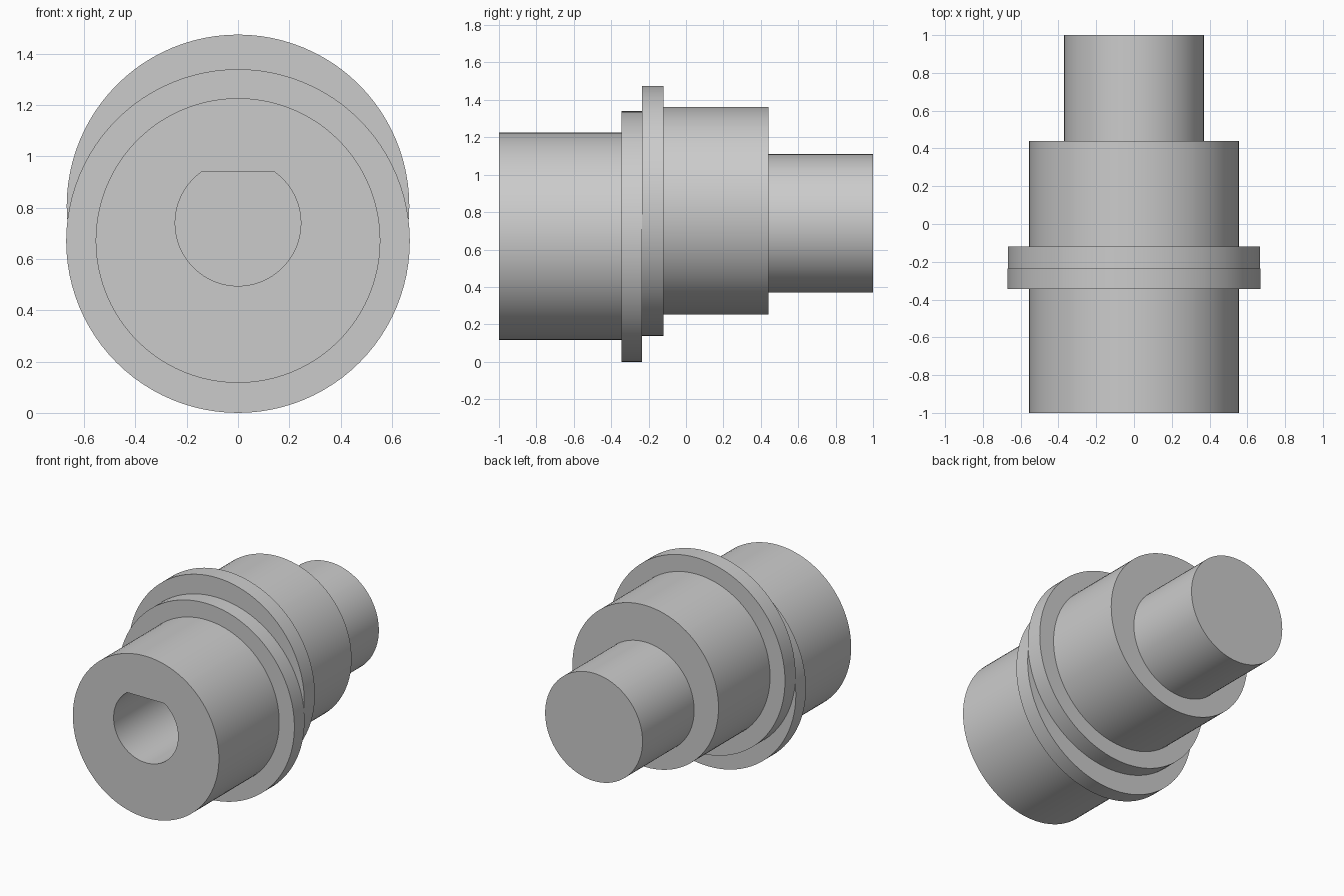
import bpy
import bmesh
import math

cube = bpy.data.objects.get("Cube")
if cube:
    bpy.data.objects.remove(cube, do_unlink=True)

grey = bpy.data.materials.new("plain_grey")
grey.use_nodes = True
GREY = (0.6, 0.6, 0.6, 1)
grey.diffuse_color = GREY
grey.node_tree.nodes["Principled BSDF"].inputs["Base Color"].default_value = GREY

SEGMENTS = 96
# Keyed bore: a round hole with a flat across its top
BORE_RADIUS, BORE_FLAT, BORE_Z, BORE_END = 0.245, 0.2, 0.74, -0.44
corner = math.asin(BORE_FLAT / BORE_RADIUS)
angles = sorted([math.tau * i / SEGMENTS for i in range(SEGMENTS)]
                + [corner, math.pi - corner])


def circle(a, radius):
    return radius


def keyed(a, radius):
    s = math.sin(a)
    return min(radius, BORE_FLAT / s) if s > 0 else radius


def ring(bm, y, radius, z, shape=circle):
    return [bm.verts.new((shape(a, radius) * math.cos(a), y,
                          z + shape(a, radius) * math.sin(a))) for a in angles]


def bridge(bm, first, second):
    n = len(first)
    for i in range(n):
        j = (i + 1) % n
        bm.faces.new((first[i], first[j], second[j], second[i]))


def turned_part(name, y0, y1, radius, z, bored=False):
    """Cylinder along y, optionally with the blind keyed bore in its front."""
    bm = bmesh.new()
    front, back = ring(bm, y0, radius, z), ring(bm, y1, radius, z)
    bridge(bm, front, back)
    bm.faces.new(back)
    if bored:
        mouth = ring(bm, y0, BORE_RADIUS, BORE_Z, keyed)
        floor = ring(bm, BORE_END, BORE_RADIUS, BORE_Z, keyed)
        bridge(bm, front, mouth)
        bridge(bm, mouth, floor)
        bm.faces.new(floor)
    else:
        bm.faces.new(front)
    bmesh.ops.recalc_face_normals(bm, faces=bm.faces)
    mesh = bpy.data.meshes.new(name)
    bm.to_mesh(mesh)
    bm.free()
    mesh.materials.append(grey)
    obj = bpy.data.objects.new(name, mesh)
    bpy.context.collection.objects.link(obj)
    bpy.ops.object.select_all(action='DESELECT')
    obj.select_set(True)
    bpy.context.view_layer.objects.active = obj
    bpy.ops.object.shade_smooth_by_angle(angle=math.radians(30))


# Lower, front-facing half with its flange
turned_part("front_body", -1, -0.345, 0.555, 0.672, bored=True)
turned_part("front_flange", -0.345, -0.235, 0.67, 0.67)
# Raised rear half with its flange and output shaft
turned_part("rear_flange", -0.235, -0.12, 0.668, 0.807)
turned_part("rear_body", -0.12, 0.44, 0.555, 0.807)
turned_part("rear_shaft", 0.44, 1, 0.37, 0.74)
